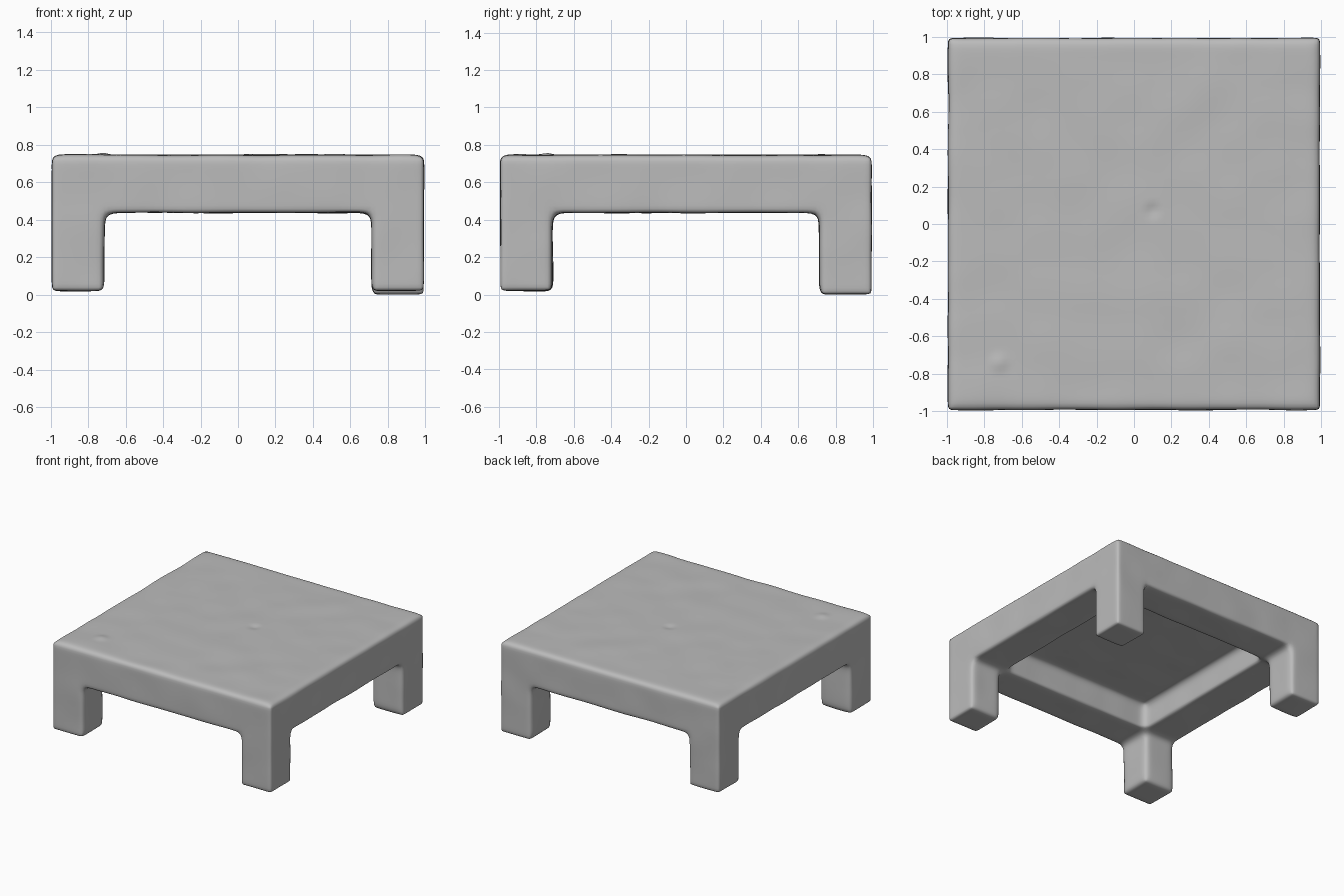
import bpy
import bmesh
from mathutils import Matrix, Vector, noise

cube = bpy.data.objects.get("Cube")
if cube:
    bpy.data.objects.remove(cube, do_unlink=True)

TOP, UNDER, CEILING = 0.745, 0.435, 0.64
HALF, LEG, RAIL = 0.992, 0.28, 0.31

clay = bpy.data.materials.new("plain_grey")
clay.use_nodes = True
grey = (0.5, 0.5, 0.5, 1)
clay.diffuse_color = grey
bsdf = clay.node_tree.nodes["Principled BSDF"]
bsdf.inputs["Base Color"].default_value = grey
bsdf.inputs["Roughness"].default_value = 0.8

bm = bmesh.new()


def block(low, high):
    """Add an axis-aligned box between two corners."""
    low, high = Vector(low), Vector(high)
    matrix = Matrix.Translation((low + high) / 2) @ Matrix.Diagonal((*(high - low), 1))
    bmesh.ops.create_cube(bm, size=1, matrix=matrix)


# Table top
block((-HALF, -HALF, CEILING), (HALF, HALF, TOP))

# Rails around the recessed underside
inner = HALF - RAIL
for low, high in ((-HALF, -inner), (inner, HALF)):
    block((low, -HALF, UNDER), (high, HALF, TOP))
    block((-HALF, low, UNDER), (HALF, high, TOP))

# Four corner legs, the back left one slightly longer
for sx in (-1, 1):
    for sy in (-1, 1):
        foot = 0.0 if sx + sy == 2 else 0.018
        xs = sorted((sx * HALF, sx * (HALF - LEG)))
        ys = sorted((sy * HALF, sy * (HALF - LEG)))
        block((xs[0], ys[0], foot), (xs[1], ys[1], TOP))

mesh = bpy.data.meshes.new("low_table")
bm.to_mesh(mesh)
bm.free()
table = bpy.data.objects.new("low_table", mesh)
bpy.context.collection.objects.link(table)

# Fuse the blocks into one form and soften every edge
remesh = table.modifiers.new("fuse", 'REMESH')
remesh.mode = 'VOXEL'
remesh.voxel_size = 0.022
soften = table.modifiers.new("soften", 'SMOOTH')
soften.factor = 0.5
soften.iterations = 10

depsgraph = bpy.context.evaluated_depsgraph_get()
fused = bpy.data.meshes.new_from_object(table.evaluated_get(depsgraph))
table.modifiers.clear()
table.data = fused
bpy.data.meshes.remove(mesh)
fused.name = "low_table"

# Hand-made unevenness, with a small dent and a small bump on the top
bm = bmesh.new()
bm.from_mesh(fused)
bm.normal_update()
marks = ((Vector((0.1, 0.07)), 0.05, -0.012), (Vector((-0.72, -0.74)), 0.06, 0.012))
moves = []
for v in bm.verts:
    amount = 0.005 * noise.noise(v.co * 4)
    if v.normal.z > 0.8 and v.co.z > CEILING:
        for centre, radius, height in marks:
            amount += height * max(0, 1 - (v.co.xy - centre).length / radius)
    moves.append((v, v.normal * amount))
for v, move in moves:
    v.co += move

# Set the model on the floor
lowest = min(v.co.z for v in bm.verts)
bmesh.ops.translate(bm, verts=bm.verts, vec=(0, 0, -lowest))
for face in bm.faces:
    face.smooth = True
    face.material_index = 0
bm.to_mesh(fused)
bm.free()
fused.materials.clear()
fused.materials.append(clay)
